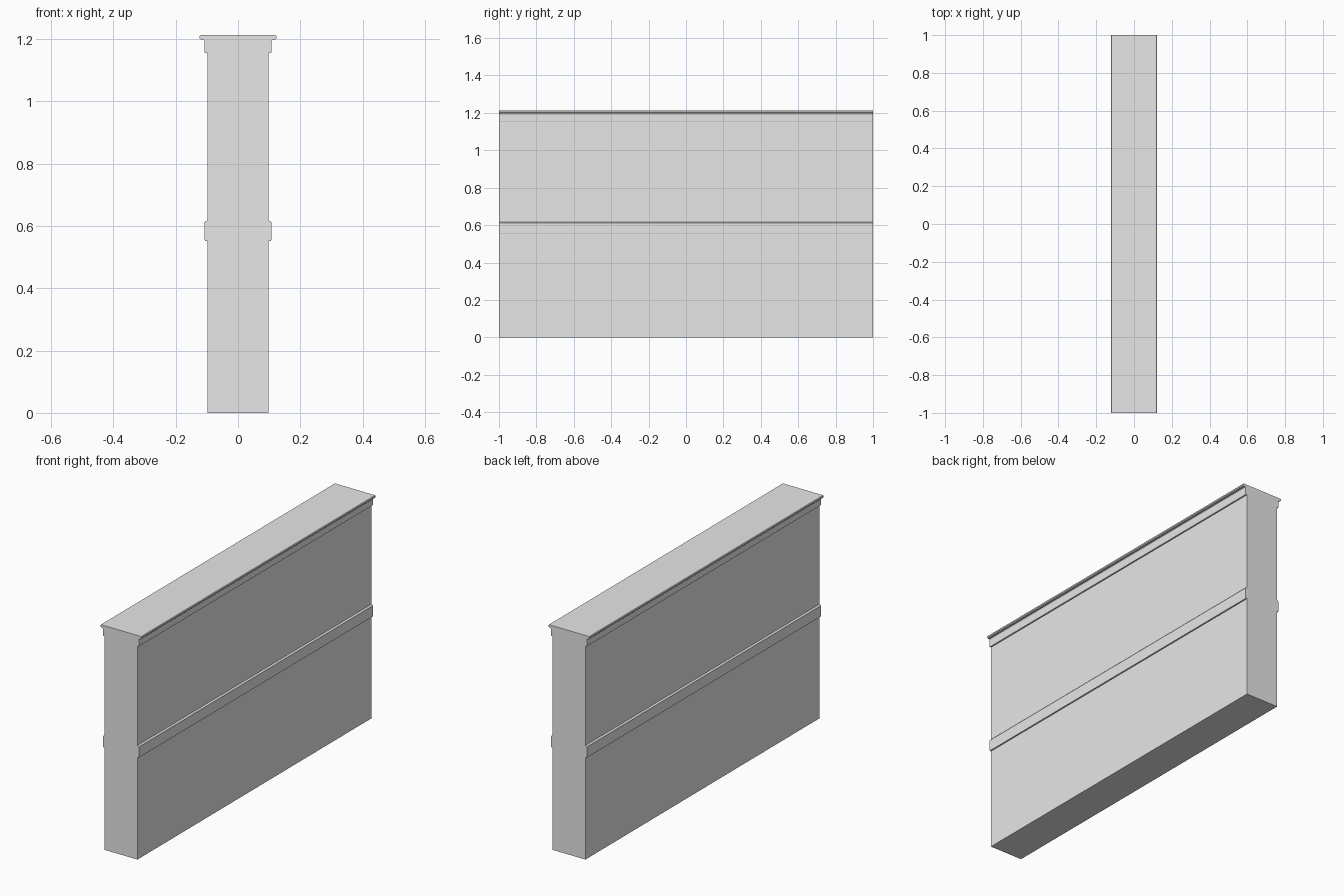
import bpy
import bmesh

cube = bpy.data.objects.get("Cube")
if cube:
    bpy.data.objects.remove(cube, do_unlink=True)

grey = bpy.data.materials.new("plain_grey")
grey.use_nodes = True
grey.diffuse_color = (0.8, 0.8, 0.8, 1)
grey.node_tree.nodes["Principled BSDF"].inputs["Base Color"].default_value = (0.8, 0.8, 0.8, 1)

HALF_LENGTH = 1.0
WALL, BAND, CAP = 0.0985, 0.1075, 0.123   # half widths

# Right-hand half of the wall section, bottom to top
half = [
    (WALL, 0),
    # middle band
    (WALL, 0.552), (BAND - 0.002, 0.552), (BAND, 0.556),
    (BAND, 0.611), (BAND - 0.003, 0.615), (WALL, 0.617),
    # moulding under the coping
    (WALL, 1.154), (BAND - 0.002, 1.154), (BAND, 1.158),
    (BAND, 1.192), (BAND + 0.003, 1.197),
    # coping with softened edges
    (CAP - 0.004, 1.198), (CAP, 1.202), (CAP, 1.209), (CAP - 0.003, 1.212),
]
section = half + [(-x, z) for x, z in reversed(half)]

# Extrude the mirrored section along the wall
bm = bmesh.new()
end = bm.faces.new([bm.verts.new((x, -HALF_LENGTH, z)) for x, z in section])
result = bmesh.ops.extrude_face_region(bm, geom=[end], use_keep_orig=True)
moved = [v for v in result["geom"] if isinstance(v, bmesh.types.BMVert)]
bmesh.ops.translate(bm, verts=moved, vec=(0, 2 * HALF_LENGTH, 0))
bmesh.ops.recalc_face_normals(bm, faces=bm.faces)

mesh = bpy.data.meshes.new("wall_with_coping")
bm.to_mesh(mesh)
bm.free()
mesh.materials.append(grey)
wall = bpy.data.objects.new("wall_with_coping", mesh)
bpy.context.collection.objects.link(wall)
